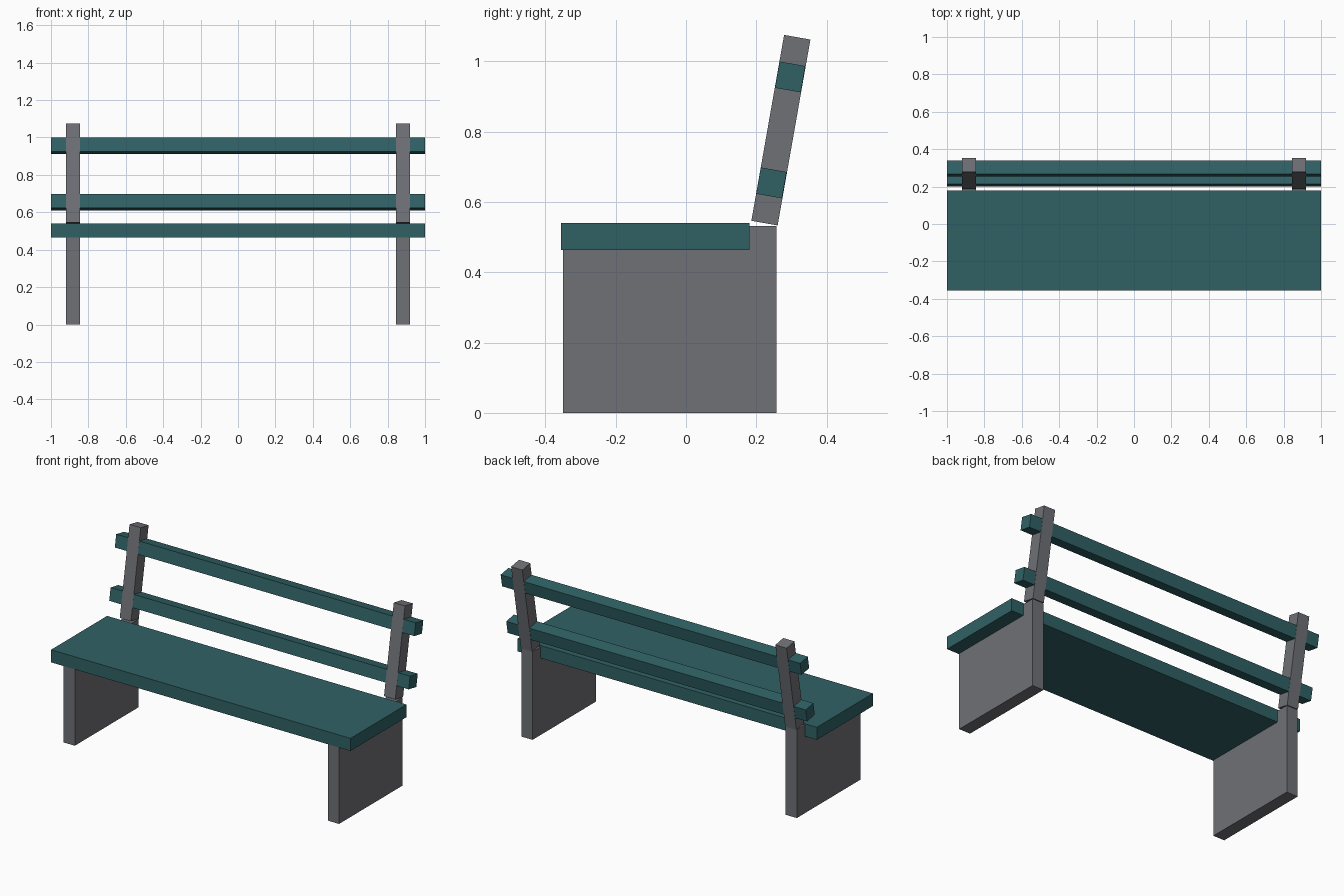
import bpy
import math

if "Cube" in bpy.data.objects:
    bpy.data.objects.remove(bpy.data.objects["Cube"])


def material(name, rgb):
    m = bpy.data.materials.new(name)
    m.diffuse_color = (*rgb, 1.0)
    m.use_nodes = True
    m.node_tree.nodes["Principled BSDF"].inputs["Base Color"].default_value = m.diffuse_color
    return m


TEAL = material("teal paint", (0.030, 0.120, 0.130))
GREY = material("grey concrete", (0.160, 0.164, 0.182))
TILT = math.radians(-10)  # backrest leans towards +y


def box(name, centre, size, mat, tilt=0.0):
    bpy.ops.mesh.primitive_cube_add(size=1, location=centre, rotation=(tilt, 0, 0))
    ob = bpy.context.object
    ob.name = name
    ob.scale = size
    bpy.ops.object.transform_apply(location=False, rotation=False, scale=True)
    ob.data.materials.append(mat)
    return ob


# seat board
box("seat", (0, -0.0875, 0.502), (2.0, 0.535, 0.076), TEAL)

# slab legs and leaning back posts on both sides
for side, sx in (("left", -1), ("right", 1)):
    box(side + "_leg", (sx * 0.8825, -0.0465, 0.266), (0.075, 0.607, 0.532), GREY)
    box(side + "_back_post", (sx * 0.8825, 0.270, 0.8045),
        (0.075, 0.076, 0.537), GREY, TILT)

# backrest slats, set between the post faces
for name, y, z in (("lower_slat", 0.2431, 0.6545), ("upper_slat", 0.2964, 0.956)):
    box(name, (0, y, z), (2.0, 0.0745, 0.076), TEAL, TILT)
